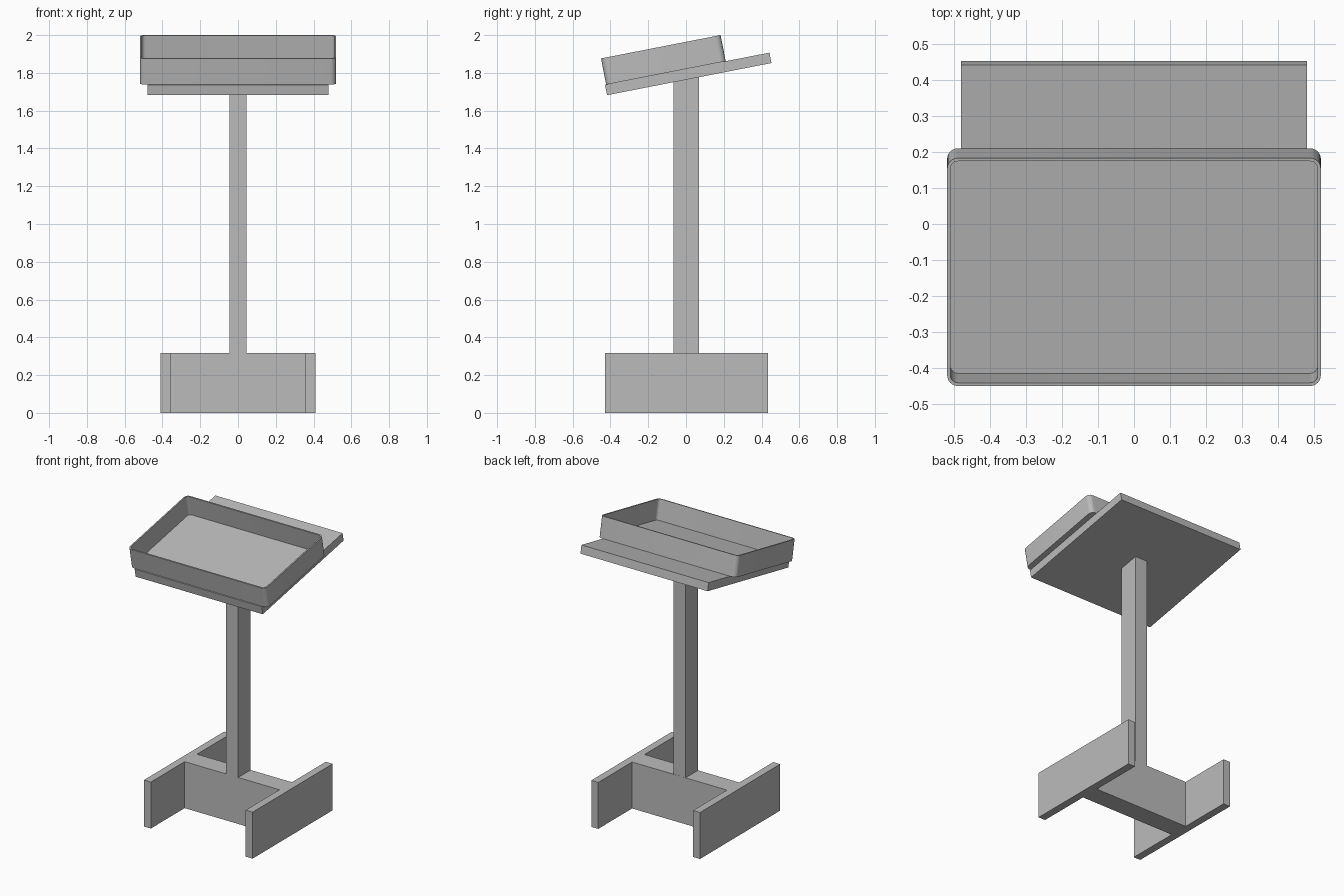
import bpy, bmesh, math
from mathutils import Matrix, Vector

if "Cube" in bpy.data.objects:
    bpy.data.objects.remove(bpy.data.objects["Cube"])

grey = bpy.data.materials.new("plain_grey")
grey.use_nodes = True
grey.diffuse_color = (0.5, 0.5, 0.5, 1)
grey.node_tree.nodes["Principled BSDF"].inputs["Base Color"].default_value = (0.5, 0.5, 0.5, 1)


def box_mesh(low, high):
    bm = bmesh.new()
    bmesh.ops.create_cube(bm, size=1)
    low, high = Vector(low), Vector(high)
    for v in bm.verts:
        v.co = (low + high) / 2 + v.co * (high - low)
    return bm


def finish(bm, name, matrix=Matrix()):
    bm.normal_update()
    mesh = bpy.data.meshes.new(name)
    bm.to_mesh(mesh)
    bm.free()
    mesh.materials.append(grey)
    obj = bpy.data.objects.new(name, mesh)
    obj.matrix_world = matrix
    bpy.context.collection.objects.link(obj)
    return obj


# H-shaped base: crossbar and upright feet, drawn as one outline and extruded
W, D, H = 0.41, 0.432, 0.317
INNER, POST_X, POST_Y = W - 0.052, 0.046, 0.067
quarter = [(INNER, POST_Y), (INNER, D), (W, D)]
right = quarter + [(x, -y) for x, y in reversed(quarter)]
outline = right + [(-x, -y) for x, y in right]
bm = bmesh.new()
face = bm.faces.new([bm.verts.new((x, y + 0.003, 0)) for x, y in outline])
side = bmesh.ops.extrude_face_region(bm, geom=[face], use_keep_orig=True)
bmesh.ops.translate(bm, vec=(0, 0, H), verts=[g for g in side["geom"] if isinstance(g, bmesh.types.BMVert)])
bmesh.ops.recalc_face_normals(bm, faces=bm.faces)
finish(bm, "base")

# Post, ending inside the sloped board
finish(box_mesh((-POST_X, 0.002 - POST_Y, H), (POST_X, 0.002 + POST_Y, 1.785)), "post")

# Sloped frame: origin at the board's lower front edge
slope = Matrix.Translation((0, -0.418, 1.682)) @ Matrix.Rotation(math.radians(11.06), 4, "X")
BOARD = 0.056
finish(box_mesh((-0.48, 0, 0), (0.48, 0.887, BOARD)), "board", slope)

# Open tray with rounded corners and thin walls
TRAY_H = 0.141
bm = box_mesh((-0.519, 0.006, BOARD), (0.519, 0.651, BOARD + TRAY_H))
uprights = [e for e in bm.edges if abs(e.verts[0].co.z - e.verts[1].co.z) > 0.1]
bmesh.ops.bevel(bm, geom=uprights, offset=0.03, offset_type="OFFSET",
                segments=6, profile=0.5, affect="EDGES")
bm.normal_update()
top = max(bm.faces, key=lambda f: f.calc_center_median().z)
bmesh.ops.inset_region(bm, faces=[top], thickness=0.009)
floor = bmesh.ops.extrude_face_region(bm, geom=[top])
bmesh.ops.translate(bm, vec=(0, 0, 0.004 - TRAY_H),
                    verts=[g for g in floor["geom"] if isinstance(g, bmesh.types.BMVert)])
if top.is_valid:
    bmesh.ops.delete(bm, geom=[top], context="FACES_ONLY")
bmesh.ops.recalc_face_normals(bm, faces=bm.faces)
tray = finish(bm, "tray", slope)

# Smooth only the rounded corners
bpy.ops.object.select_all(action="DESELECT")
bpy.context.view_layer.objects.active = tray
tray.select_set(True)
bpy.ops.object.shade_smooth_by_angle(angle=math.radians(30))
